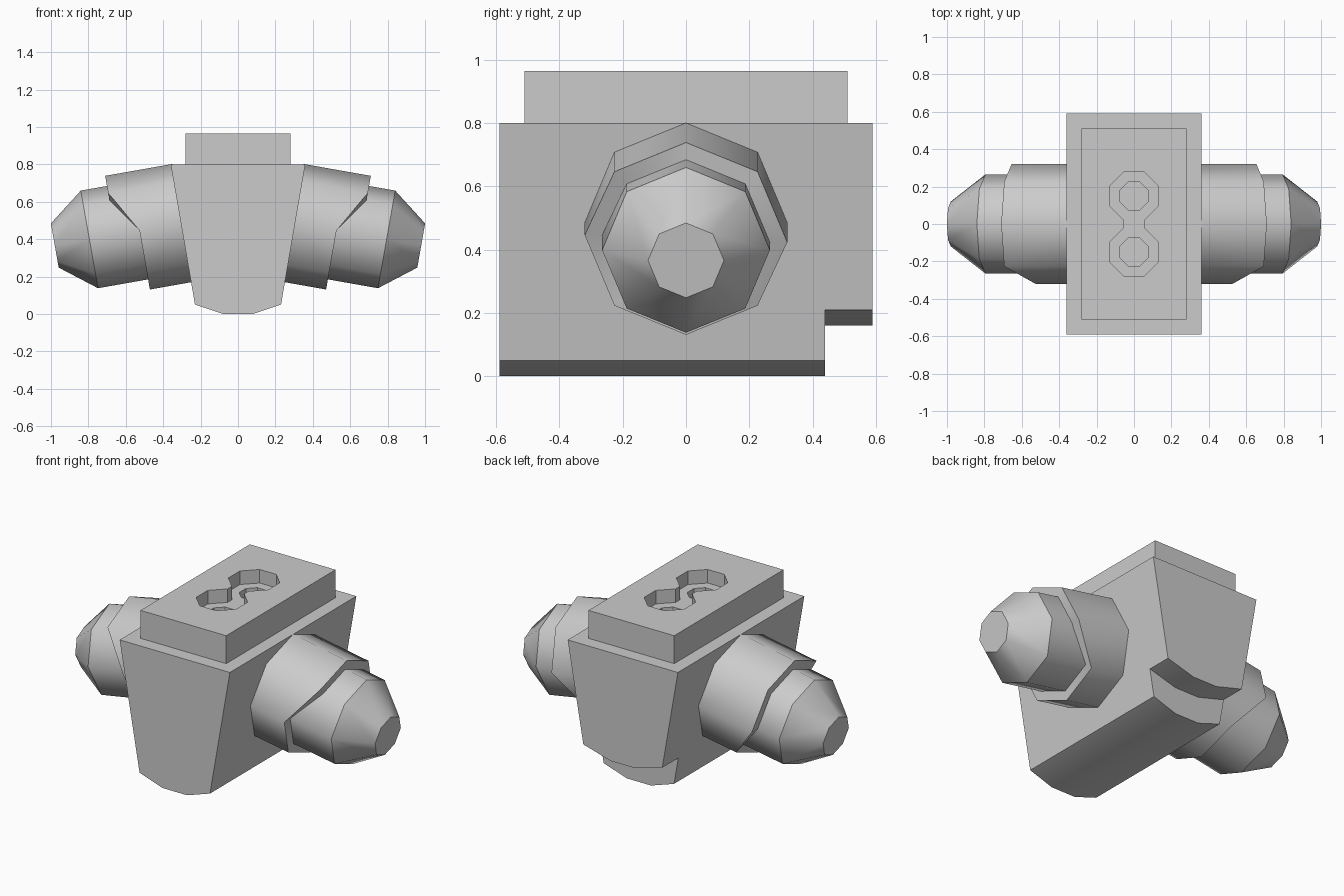
import bpy, bmesh
from math import sin, cos, pi, radians
from mathutils import Vector

if "Cube" in bpy.data.objects:
    bpy.data.objects.remove(bpy.data.objects["Cube"])


def make_object(name, bm):
    bmesh.ops.recalc_face_normals(bm, faces=bm.faces)
    mesh = bpy.data.meshes.new(name)
    bm.to_mesh(mesh)
    bm.free()
    ob = bpy.data.objects.new(name, mesh)
    bpy.context.collection.objects.link(ob)
    return ob


def prism(name, points, offset):
    bm = bmesh.new()
    face = bm.faces.new([bm.verts.new(p) for p in points])
    ext = bmesh.ops.extrude_face_region(bm, geom=[face])["geom"]
    bmesh.ops.translate(bm, vec=offset, verts=[v for v in ext if isinstance(v, bmesh.types.BMVert)])
    if not face.is_valid or len(bm.faces) < len(points) + 2:
        bmesh.ops.holes_fill(bm, edges=bm.edges, sides=0)
    return make_object(name, bm)


def mirrored(half):
    """Half profile (a, b) -> closed loop symmetric in a."""
    return half + [(-a, b) for a, b in reversed(half)]


def activate(ob):
    bpy.ops.object.select_all(action='DESELECT')
    ob.select_set(True)
    bpy.context.view_layer.objects.active = ob


def cut(ob, cutter):
    cutter.hide_render = True
    mod = ob.modifiers.new("cut", 'BOOLEAN')
    mod.operation = 'DIFFERENCE'
    mod.solver = 'EXACT'
    mod.object = cutter
    activate(ob)
    bpy.ops.object.modifier_apply(modifier=mod.name)
    bpy.data.objects.remove(cutter)


# Tapered body with a raised notch at the lower back edge
body_profile = mirrored([(0.08, 0), (0.23, 0.05), (0.36, 0.8)])
body = prism("body", [(x, -0.59, z) for x, z in body_profile], (0, 1.18, 0))
notch_profile = mirrored([(0.4, -0.1), (0.4, 0.25), (0.08, 0.16)])
cut(body, prism("notch_cutter", [(x, 0.44, z) for x, z in notch_profile], (0, 0.3, 0)))
activate(body)
bpy.ops.object.shade_smooth_by_angle(angle=radians(30))

# Top block with a figure-eight recess and two deeper sockets
block_profile = mirrored([(0.28, -0.51), (0.28, 0.51)])
block = prism("top_block", [(x, y, 0.8) for x, y in block_profile], (0, 0, 0.165))
R, k = 0.13, 0.054
recess = mirrored([(k, -0.15 - R), (R, -0.15 - k), (R, -0.15 + k), (k, -0.15 + R),
                   (k, 0.15 - R), (R, 0.15 - k), (R, 0.15 + k), (k, 0.15 + R)])
cut(block, prism("recess_cutter", [(x, y, 0.885) for x, y in recess], (0, 0, 0.2)))
r, k = 0.075, 0.031
for cy in (-0.15, 0.15):
    socket = mirrored([(k, -r), (r, -k), (r, k), (k, r)])
    cut(block, prism("socket_cutter", [(x, cy + y, 0.84) for x, y in socket], (0, 0, 0.2)))

# Tilted frame of the side arms
TILT = radians(10)
AXIS = Vector((cos(TILT), 0, -sin(TILT)))
UP = Vector((sin(TILT), 0, cos(TILT)))
BASE = Vector((0.305, 0, 0.485))


def lathe(name, rings, side):
    """Octagonal rings (radius, 8 distances along the axis), smooth round, sharp between rings."""
    bm = bmesh.new()
    loops = []
    for radius, dist in rings:
        loop = []
        for i in range(8):
            a = i * pi / 4
            p = BASE + AXIS * dist[i] + UP * radius * cos(a) + Vector((0, -radius * sin(a), 0))
            loop.append(bm.verts.new((p.x * side, p.y, p.z)))
        loops.append(loop)
    for lo, hi in zip(loops, loops[1:]):
        for i in range(8):
            j = (i + 1) % 8
            bm.faces.new((lo[i], lo[j], hi[j], hi[i])).smooth = True
    bm.faces.new(loops[0])
    bm.faces.new(loops[-1])
    for loop in loops:
        for i in range(8):
            bm.edges.get((loop[i], loop[(i + 1) % 8])).smooth = False
    return make_object(name, bm)


# Sleeve edge, stepping differently on front and back; counted from top via front
L, S = 0.355, 0.225
edge = [L, L, S, S, S, S, L, L]
for side, label in ((1, "right"), (-1, "left")):
    lathe(label + "_sleeve", [(0.32, [-0.01] * 8), (0.32, edge), (0.26, edge)], side)
    lathe(label + "_nozzle", [(0.265, [0.1] * 8), (0.265, [0.497] * 8), (0.12, [0.685] * 8)], side)
